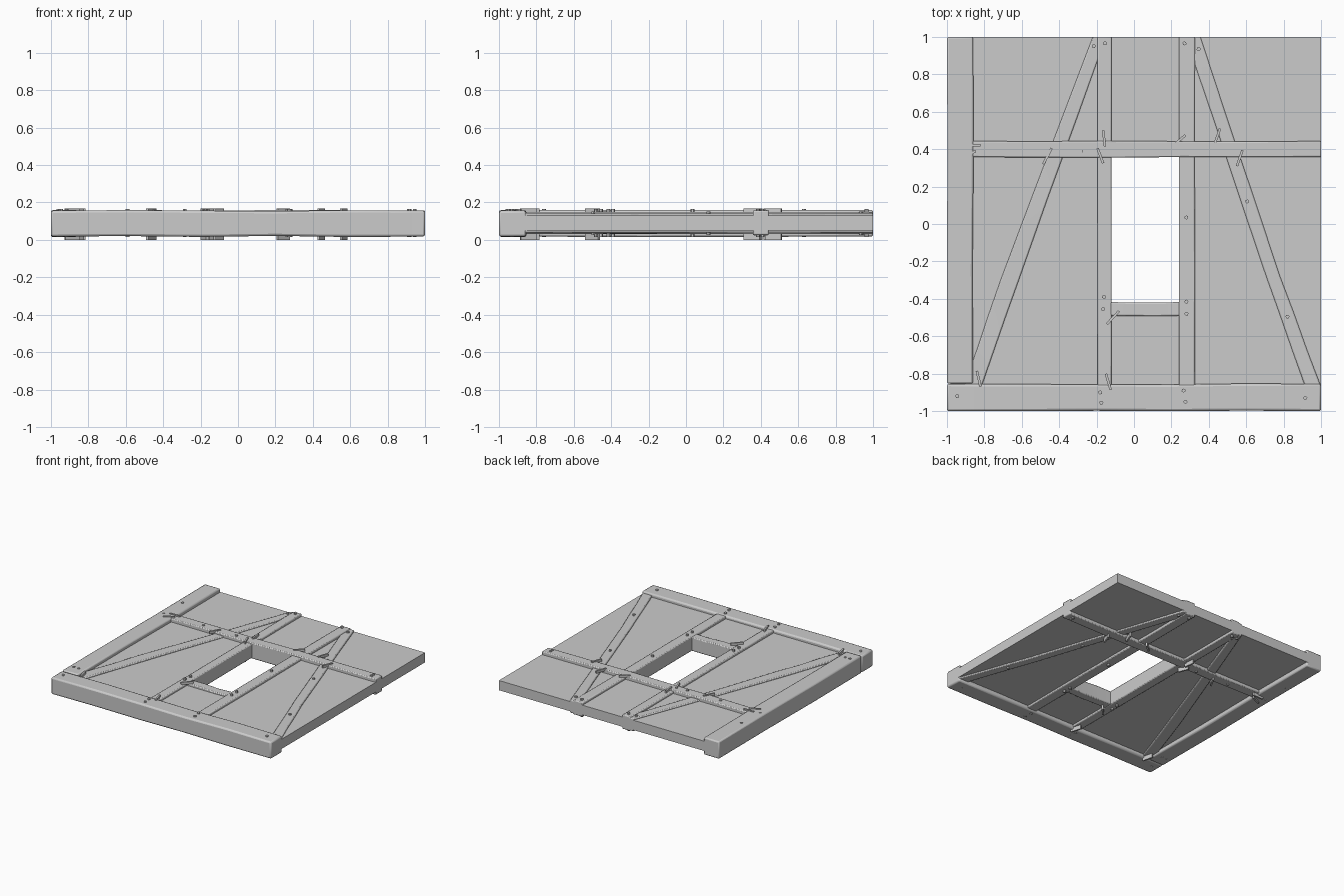
import bpy, bmesh, math, random
from mathutils import Matrix, Vector

if "Cube" in bpy.data.objects:
    bpy.data.objects.remove(bpy.data.objects["Cube"])

random.seed(4)
ZC = 0.09  # mid-plane of the wall


def finish(name, bm, bevel=0.0):
    bmesh.ops.recalc_face_normals(bm, faces=bm.faces)
    me = bpy.data.meshes.new(name)
    bm.to_mesh(me)
    bm.free()
    ob = bpy.data.objects.new(name, me)
    bpy.context.collection.objects.link(ob)
    if bevel:
        m = ob.modifiers.new("worn_edges", 'BEVEL')
        m.width = bevel
        m.segments = 2
        m.limit_method = 'ANGLE'
        m.angle_limit = math.radians(40)
    bpy.context.view_layer.objects.active = ob
    ob.select_set(True)
    bpy.ops.object.shade_smooth_by_angle(angle=math.radians(30))
    ob.select_set(False)
    return ob


def clamp(v):
    return max(-1.0, min(1.0, v))


def beam(name, stations, z0, z1, bevel=0.007, wobble=0.004, cuts=3):
    """Hewn timber through stations of (left edge point, right edge point)."""
    pairs = []
    for (a, b), (c, d) in zip(stations, stations[1:]):
        for i in range(cuts):
            t = i / cuts
            pairs.append((Vector(a).lerp(Vector(c), t), Vector(b).lerp(Vector(d), t)))
    pairs.append((Vector(stations[-1][0]), Vector(stations[-1][1])))
    bm = bmesh.new()
    rings = []
    for i, (l, r) in enumerate(pairs):
        k = wobble if 0 < i < len(pairs) - 1 else 0
        j = lambda: random.uniform(-k, k)
        side = (r - l).normalized()
        l, r = l + side * j(), r + side * j()
        top, low = z1 + j(), z0 + j()
        ring = [(l, low), (r, low), (r, top), (l, top)]
        rings.append([bm.verts.new((clamp(p.x), clamp(p.y), z)) for p, z in ring])
    for p, q in zip(rings, rings[1:]):
        for i in range(4):
            bm.faces.new((p[i], p[(i + 1) % 4], q[(i + 1) % 4], q[i]))
    bm.faces.new(rings[0])
    bm.faces.new(rings[-1])
    return finish(name, bm, bevel)


def post(name, x0, x1, y0, y1, z0, z1, **kw):
    return beam(name, [((x0, y0), (x1, y0)), ((x0, y1), (x1, y1))], z0, z1, **kw)


def rail(name, x0, x1, y0, y1, z0, z1, **kw):
    return beam(name, [((x0, y0), (x0, y1)), ((x1, y0), (x1, y1))], z0, z1, **kw)


def add_box(bm, x0, x1, y0, y1, z0, z1):
    m = Matrix.Translation(((x0 + x1) / 2, (y0 + y1) / 2, (z0 + z1) / 2))
    m = m @ Matrix.Diagonal((x1 - x0, y1 - y0, z1 - z0, 1))
    bmesh.ops.create_cube(bm, size=1, matrix=m)


# plaster infill around the window opening
for name, x0, x1, y0, y1 in (("infill_left", -0.98, -0.15, -0.95, 1),
                             ("infill_right", 0.28, 1, -0.95, 1),
                             ("infill_above_window", -0.15, 0.28, 0.4, 1),
                             ("infill_below_window", -0.15, 0.28, -0.95, -0.45)):
    bm = bmesh.new()
    add_box(bm, x0, x1, y0, y1, 0.05, 0.13)
    finish(name, bm)

# main timbers
rail("bottom_sill", -1, 1, -1, -0.855, 0.018, 0.156, bevel=0.012, cuts=5)
post("corner_post", -1, -0.86, -0.853, 1, 0.018, 0.16, bevel=0.01)
rail("cross_rail", -0.87, 1, 0.358, 0.443, 0.026, 0.157, cuts=5)
post("window_post_left", -0.195, -0.12, -0.87, 1, 0.032, 0.15, wobble=0.002)
post("window_post_right", 0.24, 0.325, -0.87, 1, 0.032, 0.15, wobble=0.002)
rail("window_sill", -0.13, 0.25, -0.49, -0.417, 0.034, 0.147)

# diagonal braces
beam("brace_left", [((-0.91, -0.87), (-0.815, -0.87)),
                    ((-0.712, -0.3), (-0.617, -0.3)),
                    ((-0.22, 1), (-0.15, 1))], 0.037, 0.143, wobble=0.002)
beam("brace_right", [((0.915, -0.87), (1.0, -0.87)),
                     ((0.705, -0.28), (0.78, -0.28)),
                     ((0.275, 1), (0.355, 1))], 0.037, 0.143, wobble=0.002)

# wooden pegs: on main timbers, then on the braces
main_pegs = [(-.945, .63), (-.955, .4), (-.96, -.76), (-.915, -.76), (-.945, -.92),
             (-.155, .965), (-.59, .395), (-.285, .39), (.27, .965), (.28, .035),
             (.945, .41), (.945, .385), (-.16, -.39), (-.165, -.455), (.28, -.415),
             (.28, -.48), (-.18, -.9), (-.175, -.955), (.265, -.89), (.275, -.95),
             (.915, -.93)]
brace_pegs = [(-.215, .95), (.345, .935), (.605, .12), (.82, -.495)]
bm = bmesh.new()
for pegs, top in ((main_pegs, 0.165), (brace_pegs, 0.153)):
    for x, y in pegs:
        h = 2 * (top - ZC)
        m = Matrix.Translation((x, y, ZC)) @ Matrix.Rotation(random.random(), 4, 'Z')
        bmesh.ops.create_cone(bm, cap_ends=True, segments=6, radius1=0.011,
                              radius2=0.011, depth=h, matrix=m)
finish("pegs", bm)

# thin joint battens laid over the joints on both faces
battens = [(-.91, .42, -.82, .42), (-.925, .35, -.845, .39), (-.485, .32, -.44, .405),
           (-.165, .5, -.155, .415), (-.195, .405, -.165, .325), (.21, .42, .275, .475),
           (.43, .425, .46, .51), (.55, .31, .58, .395), (-.145, -.535, -.08, -.465),
           (-.84, -.785, -.82, -.87), (-.15, -.8, -.125, -.885)]
for side, z in (("upper", 0.157), ("lower", 0.017)):
    bm = bmesh.new()
    for x0, y0, x1, y1 in battens:
        m = Matrix.Translation(((x0 + x1) / 2, (y0 + y1) / 2, z))
        m = m @ Matrix.Rotation(math.atan2(y1 - y0, x1 - x0), 4, 'Z')
        deep = 0.02 if side == "upper" else 0.034
        m = m @ Matrix.Diagonal((math.hypot(x1 - x0, y1 - y0), 0.013, deep, 1))
        bmesh.ops.create_cube(bm, size=1, matrix=m)
    finish("joint_battens_" + side, bm)
